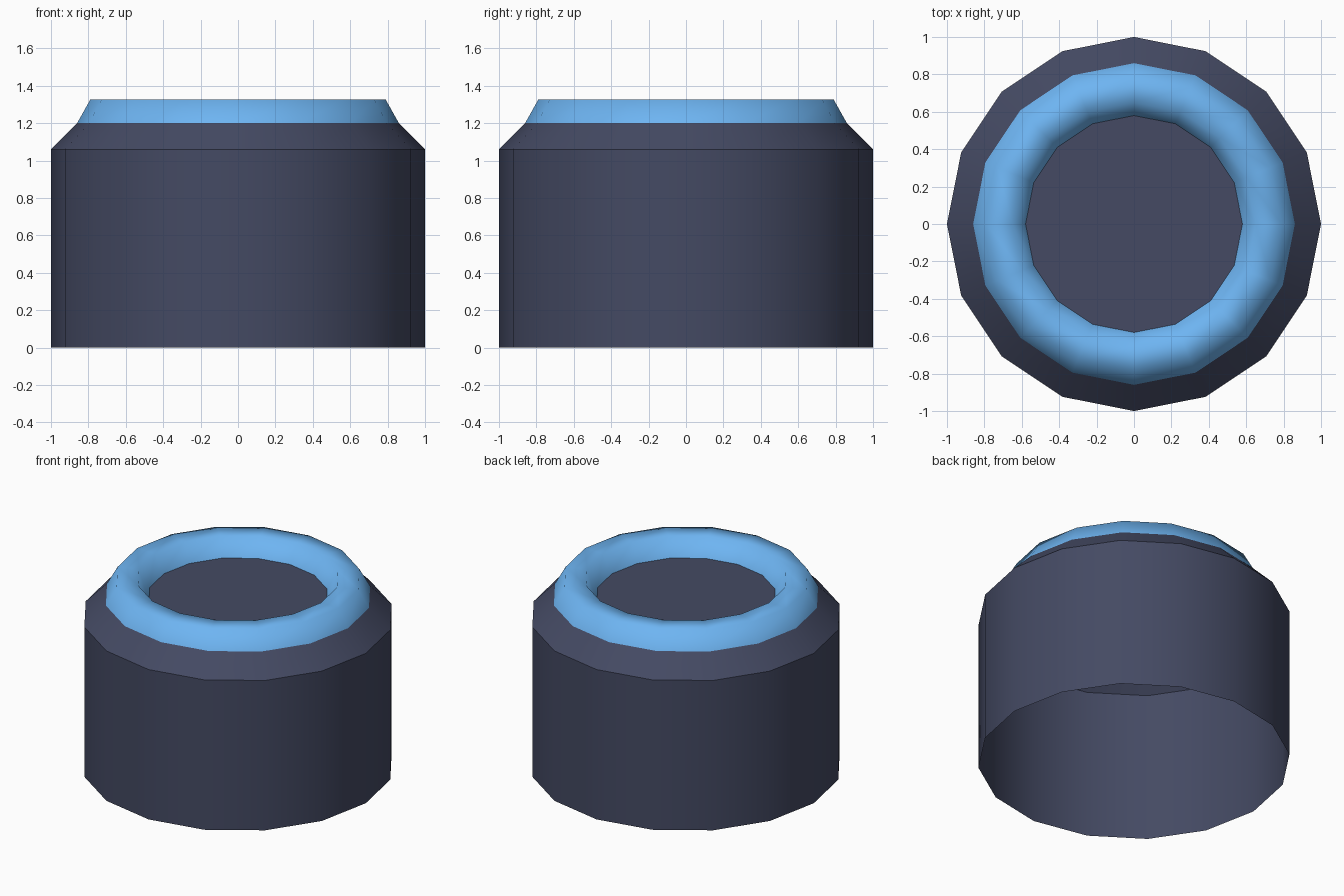
import bpy, bmesh, math

if "Cube" in bpy.data.objects:
    bpy.data.objects.remove(bpy.data.objects["Cube"])

SIDES = 16

def material(name, color):
    m = bpy.data.materials.new(name)
    m.diffuse_color = color
    m.use_nodes = True
    m.node_tree.nodes["Principled BSDF"].inputs["Base Color"].default_value = m.diffuse_color
    return m

def lathe(name, profile, mat, smooth_angle, cap=False):
    """Open shell from (radius, z) rings; cap fills the ring as a flat disc."""
    bm = bmesh.new()
    rings = [[bm.verts.new((r * math.cos(math.tau * i / SIDES),
                            r * math.sin(math.tau * i / SIDES), z))
              for i in range(SIDES)] for r, z in profile]
    for a, b in zip(rings, rings[1:]):
        for i in range(SIDES):
            j = (i + 1) % SIDES
            bm.faces.new((a[i], a[j], b[j], b[i]))
    if cap:
        bm.faces.new(rings[-1])
    mesh = bpy.data.meshes.new(name)
    bm.to_mesh(mesh)
    bm.free()
    mesh.materials.append(mat)
    ob = bpy.data.objects.new(name, mesh)
    bpy.context.collection.objects.link(ob)
    bpy.ops.object.select_all(action='DESELECT')
    ob.select_set(True)
    bpy.context.view_layer.objects.active = ob
    bpy.ops.object.shade_smooth_by_angle(angle=math.radians(smooth_angle))
    return ob

dark = material("dark_slate", (0.058, 0.068, 0.125, 1))
blue = material("light_blue", (0.155, 0.46, 0.89, 1))

# Open-bottomed body with sloped shoulder
lathe("body_shell", [(1.0, 0.0), (1.0, 1.06), (0.86, 1.2)], dark, 30)
# Raised rim, smooth across its bevels
lathe("raised_rim", [(0.86, 1.2), (0.79, 1.325), (0.65, 1.325), (0.58, 1.2)], blue, 75)
# Recessed flat panel inside the rim
lathe("top_panel", [(0.58, 1.2)], dark, 30, cap=True)
